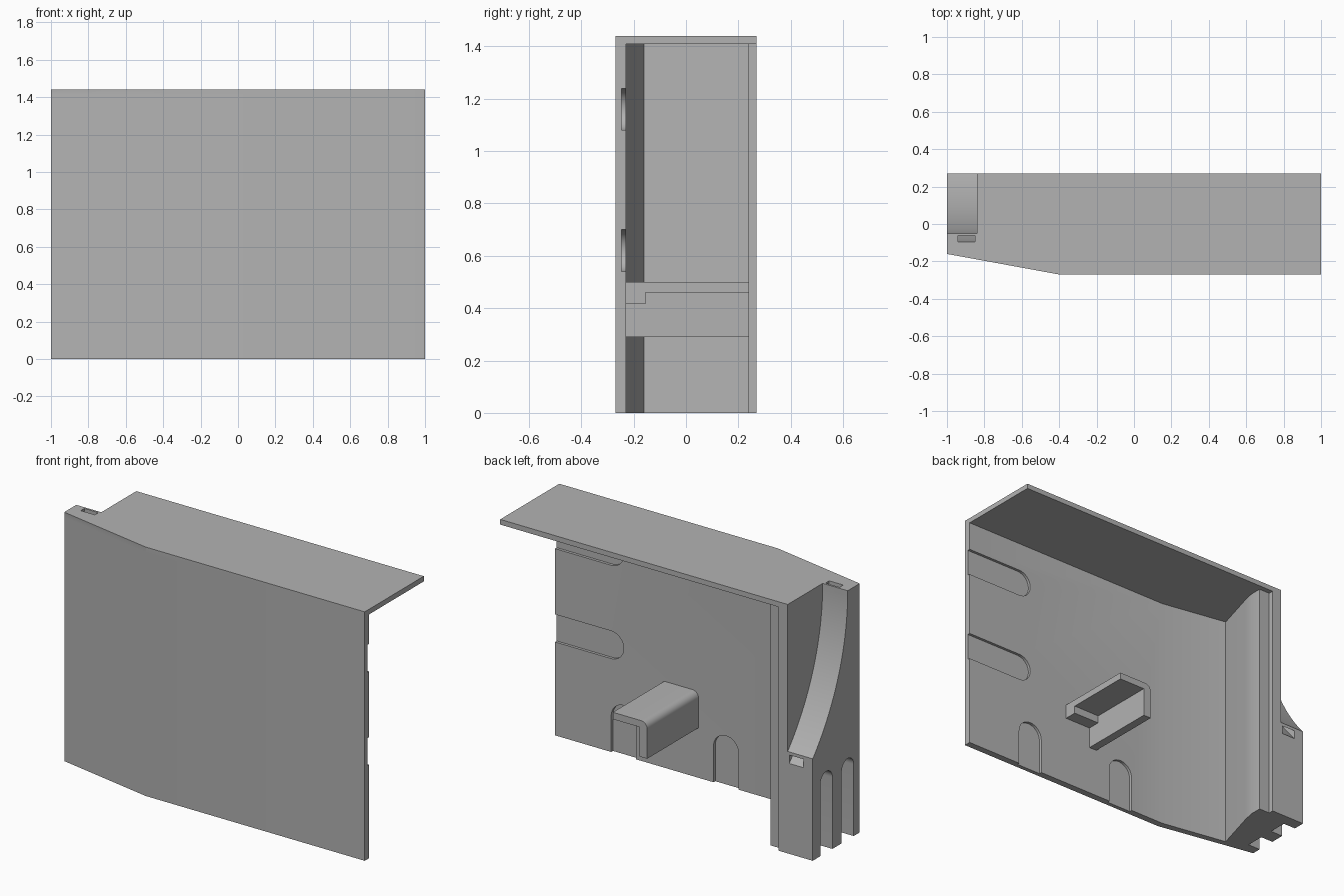
import bpy, bmesh, math
from mathutils import Vector

if "Cube" in bpy.data.objects:
    bpy.data.objects.remove(bpy.data.objects["Cube"])

grey = bpy.data.materials.new("plain grey")
grey.use_nodes = True
GREY = (0.45, 0.45, 0.45, 1)
grey.diffuse_color = GREY
grey.node_tree.nodes["Principled BSDF"].inputs["Base Color"].default_value = GREY


def prism(name, outline, axis, low, high):
    """Extrude a 2D outline along an axis; the outline uses the other two axes in order."""
    def place(p, t):
        v = list(p)
        v.insert("xyz".index(axis), t)
        return Vector(v)
    bm = bmesh.new()
    face = bm.faces.new([bm.verts.new(place(p, low)) for p in outline])
    new = bmesh.ops.extrude_face_region(bm, geom=[face])["geom"]
    shift = place((0, 0), high - low)
    bmesh.ops.translate(bm, vec=shift, verts=[g for g in new if isinstance(g, bmesh.types.BMVert)])
    bmesh.ops.recalc_face_normals(bm, faces=bm.faces)
    mesh = bpy.data.meshes.new(name)
    bm.to_mesh(mesh)
    bm.free()
    mesh.materials.append(grey)
    obj = bpy.data.objects.new(name, mesh)
    bpy.context.collection.objects.link(obj)
    return obj


def arc(cx, cy, r, start, end, steps):
    angles = [math.radians(start + (end - start) * i / steps) for i in range(steps + 1)]
    return [(cx + r * math.cos(a), cy + r * math.sin(a)) for a in angles]


def arch(centre, half, top):
    """Round-topped outline standing on the ground."""
    return [(centre - half, -0.1), (centre + half, -0.1)] + arc(centre, top - half, half, 0, 180, 16)


def combine(target, other, operation):
    mod = target.modifiers.new(other.name, 'BOOLEAN')
    mod.object, mod.operation, mod.solver = other, operation, 'EXACT'
    bpy.context.view_layer.objects.active = target
    bpy.ops.object.modifier_apply(modifier=mod.name)
    bpy.data.objects.remove(other)


# Front wall running into the thick end block
panel = prism("front_panel_and_end_block", [
    (1, -0.27), (-0.4, -0.27), (-1, -0.16), (-1, 0.27), (-0.78, 0.27), (-0.78, 0.24),
    (-0.71, 0.24), (-0.71, 0.17), (-0.725, 0.1), (-0.8, -0.16), (-0.4, -0.23), (1, -0.23)],
    "z", 0, 1.44)

# Top plate
plate = prism("top_plate", [(1, -0.27), (-0.4, -0.27), (-1, -0.16), (-1, 0.27), (1, 0.27)],
              "z", 1.41, 1.44)
combine(panel, plate, 'UNION')

# Concave channel in the end block, with a strap tunnel behind it
R, CY = 1.29, 1.24
channel = prism("channel_cut", arc(CY, 1.44, R, 180, 230, 32) + [(CY, 1.44), (CY, 1.6), (CY - R, 1.6)],
                "x", -1.1, -0.84)
combine(panel, channel, 'DIFFERENCE')
tunnel = prism("tunnel_cut", arc(CY, 1.44, R + 0.012, 175, 228, 32) + arc(CY, 1.44, R + 0.045, 228, 175, 32),
               "x", -0.94, -0.85)
combine(panel, tunnel, 'DIFFERENCE')

# Arched pockets in the outer side of the block
for y in (0.145, -0.05):
    combine(panel, prism("side_pocket_cut", arch(y, 0.055, 0.47), "x", -1.1, -0.92), 'DIFFERENCE')

# Shallow recesses on the inside of the wall
for x in (0.56, -0.095):
    combine(panel, prism("arch_recess_cut", arch(x, 0.08, 0.29), "y", -0.246, -0.1), 'DIFFERENCE')
for z in (0.62, 1.16):
    slot = [(1.1, z + 0.08)] + arc(0.64, z, 0.08, 90, 270, 16) + [(1.1, z - 0.08)]
    combine(panel, prism("slot_recess_cut", slot, "y", -0.246, -0.1), 'DIFFERENCE')

# Angle-section arm with rounded top edge, and its root gusset
arm = prism("support_arm", [(0.3, 0.46), (0.3, 0.5)] + arc(0.12, 0.46, 0.04, 90, 180, 8)
            + [(0.08, 0.29), (0.13, 0.29), (0.13, 0.46)], "y", -0.235, 0.24)
gusset = prism("arm_gusset", [(0.1, 0.415), (0.3, 0.415), (0.3, 0.48), (0.1, 0.48)], "y", -0.235, -0.155)
combine(arm, gusset, 'UNION')

# Smooth only the curved surfaces
for obj in (panel, arm):
    bpy.ops.object.select_all(action='DESELECT')
    obj.select_set(True)
    bpy.context.view_layer.objects.active = obj
    bpy.ops.object.shade_smooth_by_angle(angle=math.radians(20))
